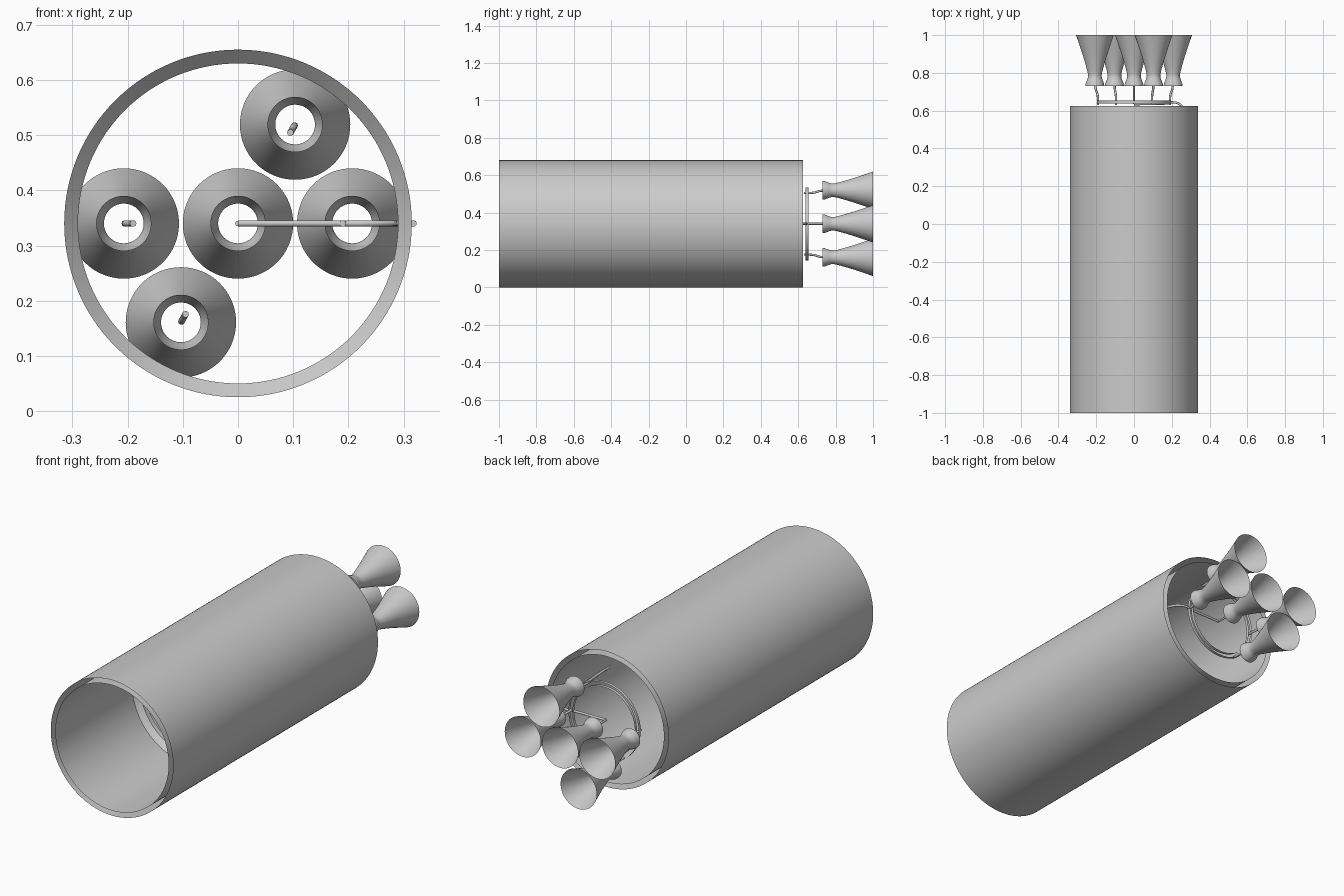
import bpy, bmesh, math

if "Cube" in bpy.data.objects:
    bpy.data.objects.remove(bpy.data.objects["Cube"])

CZ = 0.34  # height of the long axis


def lathe(name, profile, cx=0.0, cz=CZ, seg=64):
    """Open shell turned around an axis parallel to y; profile = (y, radius)."""
    bm = bmesh.new()
    rings = []
    for y, r in profile:
        rings.append([bm.verts.new((cx + r * math.cos(2 * math.pi * i / seg), y,
                                    cz + r * math.sin(2 * math.pi * i / seg)))
                      for i in range(seg)])
    for a, b in zip(rings, rings[1:]):
        for i in range(seg):
            j = (i + 1) % seg
            bm.faces.new((a[i], b[i], b[j], a[j]))
    mesh = bpy.data.meshes.new(name)
    bm.to_mesh(mesh)
    bm.free()
    ob = bpy.data.objects.new(name, mesh)
    bpy.context.collection.objects.link(ob)
    bpy.ops.object.select_all(action='DESELECT')
    ob.select_set(True)
    bpy.context.view_layer.objects.active = ob
    bpy.ops.object.shade_smooth_by_angle(angle=math.radians(30))
    return ob


def pipe(name, points, radius=0.006):
    """Round pipe through a smooth path."""
    cu = bpy.data.curves.new(name, 'CURVE')
    cu.dimensions = '3D'
    cu.bevel_depth = radius
    cu.bevel_resolution = 3
    cu.resolution_u = 8
    cu.use_fill_caps = True
    sp = cu.splines.new('BEZIER')
    sp.bezier_points.add(len(points) - 1)
    for bp, p in zip(sp.bezier_points, points):
        bp.co = p
        bp.handle_left_type = bp.handle_right_type = 'AUTO'
    ob = bpy.data.objects.new(name, cu)
    bpy.context.collection.objects.link(ob)
    return ob


# Hull: outer skin and inner liner, open at both ends
lathe("outer_hull", [(-1, 0.34), (0.625, 0.34)], seg=128)
lathe("inner_liner", [(0.625, 0.315), (-0.34, 0.315), (-0.34, 0.29),
                      (-0.365, 0.29), (-0.39, 0.315), (-1, 0.315)], seg=128)

# Fuel manifold: two thin concentric bands
lathe("manifold_outer_band", [(0.638, 0.195), (0.654, 0.195)], seg=96)
lathe("manifold_inner_band", [(0.654, 0.174), (0.638, 0.174)], seg=96)

# Engine bells: one in the middle, four around it, each with a feed pipe
BELL = [(0.73, 0.050), (0.742, 0.049), (0.765, 0.040), (0.778, 0.036),
        (0.79, 0.036), (0.81, 0.040), (0.85, 0.051), (0.90, 0.066),
        (0.95, 0.083), (1.0, 0.10)]
lathe("engine_bell_centre", BELL)
for n, deg in enumerate((0, 60, 180, 240), 1):
    c, s = math.cos(math.radians(deg)), math.sin(math.radians(deg))
    lathe(f"engine_bell_{n}", BELL, 0.207 * c, CZ + 0.207 * s)
    path = [(0.205, 0.738), (0.203, 0.715), (0.193, 0.685), (0.190, 0.63)]
    pipe(f"feed_pipe_{n}", [(r * c, y, CZ + r * s) for r, y in path])

# Centre feed and main supply line from the hull wall
pipe("centre_feed_pipe", [(0, 0.738, CZ), (0, 0.634, CZ)], 0.005)
pipe("cross_feed_pipe", [(0, 0.634, CZ), (0.195, 0.638, CZ)])
pipe("supply_pipe", [(0.19, 0.645, CZ), (0.235, 0.638, CZ), (0.27, 0.60, CZ),
                     (0.295, 0.45, CZ), (0.318, 0.15, CZ)])
